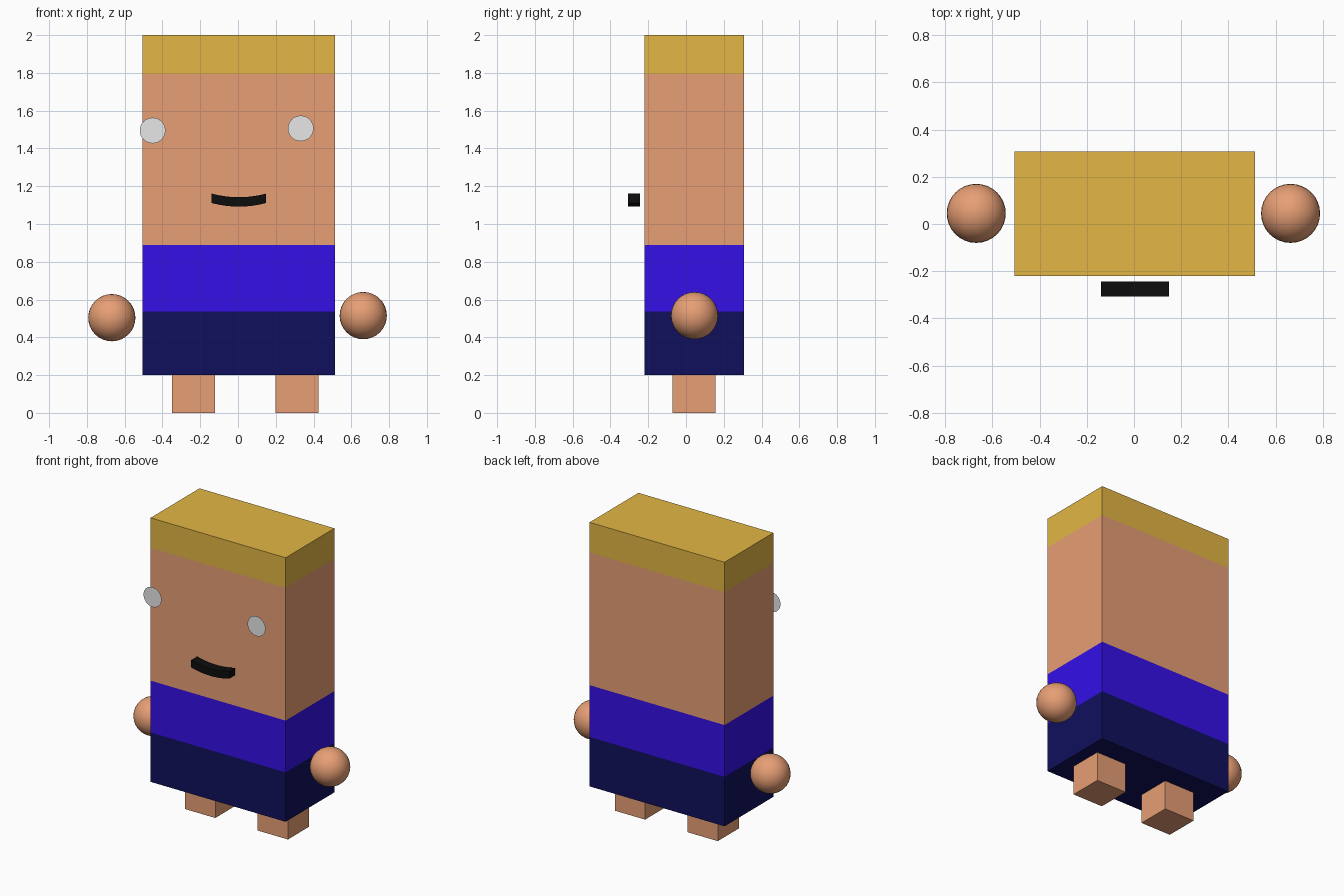
import bpy, bmesh

if "Cube" in bpy.data.objects:
    bpy.data.objects.remove(bpy.data.objects["Cube"])


def material(name, rgb):
    m = bpy.data.materials.new(name)
    m.diffuse_color = (*rgb, 1)
    m.use_nodes = True
    m.node_tree.nodes["Principled BSDF"].inputs["Base Color"].default_value = m.diffuse_color
    return m


skin = material("skin", (0.8, 0.345, 0.178))
gold = material("gold_hair", (0.77, 0.47, 0.06))
blue = material("blue_shirt", (0.035, 0.005, 0.8))
navy = material("navy_trousers", (0.005, 0.005, 0.11))
pale = material("pale_grey", (0.8, 0.8, 0.8))
black = material("black", (0.004, 0.004, 0.004))


def finish(name, bm, *mats):
    mesh = bpy.data.meshes.new(name)
    bm.to_mesh(mesh)
    bm.free()
    ob = bpy.data.objects.new(name, mesh)
    bpy.context.collection.objects.link(ob)
    for m in mats:
        mesh.materials.append(m)
    return ob


def box(lo, hi):
    bm = bmesh.new()
    bmesh.ops.create_cube(bm, size=1)
    for v in bm.verts:
        v.co = [(a + b) / 2 + c * (b - a) for a, b, c in zip(lo, hi, v.co)]
    return bm


# Body: one block cut into trousers, shirt, face and hair bands
bands = (0.537, 0.89, 1.795)
bm = box((-0.505, -0.22, 0.2), (0.513, 0.306, 2.0))
for z in bands:
    bmesh.ops.bisect_plane(bm, geom=bm.verts[:] + bm.edges[:] + bm.faces[:],
                           plane_co=(0, 0, z), plane_no=(0, 0, 1))
for f in bm.faces:
    f.material_index = sum(f.calc_center_median().z > z for z in bands)
finish("body", bm, navy, blue, skin, gold)

# Feet
for side, x in (("left", -0.235), ("right", 0.313)):
    finish(side + "_foot", box((x - 0.114, -0.072, 0), (x + 0.114, 0.156, 0.2)), skin)

# Hands: floating smooth balls
for side, x, z in (("left", -0.668, 0.504), ("right", 0.663, 0.515)):
    bpy.ops.mesh.primitive_uv_sphere_add(segments=32, ring_count=16, radius=0.125,
                                         location=(x, 0.045, z))
    hand = bpy.context.object
    hand.name = side + "_hand"
    hand.data.materials.append(skin)
    bpy.ops.object.shade_smooth()

# Eyes: flat discs floating just ahead of the face
for side, x, z in (("left", -0.452, 1.495), ("right", 0.332, 1.506)):
    bm = bmesh.new()
    bmesh.ops.create_circle(bm, cap_ends=True, segments=32, radius=0.068)
    for v in bm.verts:
        v.co = (x + v.co.x, -0.275, z + v.co.y)
    finish(side + "_eye", bm, pale)

# Mouth: square bar bent into a smile
bm = bmesh.new()
n, prev = 12, None
for i in range(n + 1):
    t = 2 * i / n - 1
    x, z = 0.005 + 0.144 * t, 1.117 + 0.019 * t * t
    ring = [bm.verts.new((x, y, z + h)) for y, h in
            ((-0.306, -0.025), (-0.243, -0.025), (-0.243, 0.025), (-0.306, 0.025))]
    if prev:
        for k in range(4):
            j = (k + 1) % 4
            bm.faces.new((prev[k], prev[j], ring[j], ring[k]))
    if i in (0, n):
        bm.faces.new(ring)
    prev = ring
bmesh.ops.recalc_face_normals(bm, faces=bm.faces[:])
finish("mouth", bm, black)
